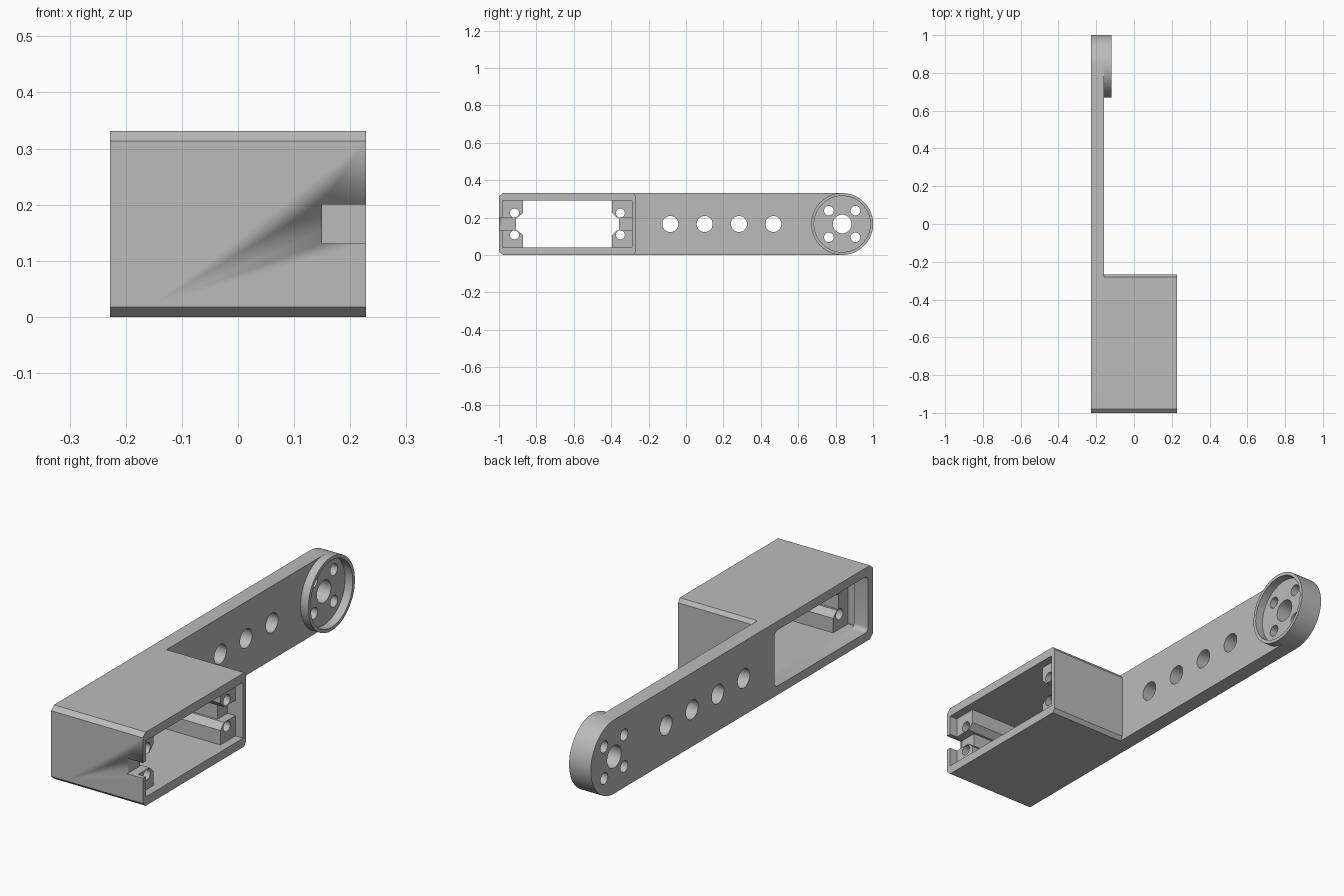
import bpy, bmesh, math

if "Cube" in bpy.data.objects:
    bpy.data.objects.remove(bpy.data.objects["Cube"])

grey = bpy.data.materials.new("plain_grey")
grey.diffuse_color = (0.5, 0.5, 0.5, 1)
grey.use_nodes = True
grey.node_tree.nodes["Principled BSDF"].inputs["Base Color"].default_value = grey.diffuse_color

H = 0.331            # overall height
MID = H / 2
HUB_Y = 0.835        # centre of the round hub
PLATE = (-0.228, -0.158)


def arc(cy, cz, r, a0, a1, n):
    return [(cy + r * math.cos(a0 + (a1 - a0) * i / n),
             cz + r * math.sin(a0 + (a1 - a0) * i / n)) for i in range(n + 1)]


def circle(cy, cz, r, n=40):
    return arc(cy, cz, r, 0, 2 * math.pi, n)[:-1]


def rect(y0, y1, z0, z1):
    return [(y0, z0), (y1, z0), (y1, z1), (y0, z1)]


def round_rect(y0, y1, z0, z1, r):
    q = math.pi / 2
    corners = [(y1 - r, z1 - r), (y0 + r, z1 - r), (y0 + r, z0 + r), (y1 - r, z0 + r)]
    return [p for i, (y, z) in enumerate(corners) for p in arc(y, z, r, i * q, (i + 1) * q, 5)]


def slab(name, x0, x1, outline, holes=()):
    """Fill a y-z outline with holes and extrude it along x."""
    bm = bmesh.new()
    for loop in [outline, *holes]:
        vs = [bm.verts.new((x0, y, z)) for y, z in loop]
        for i, v in enumerate(vs):
            bm.edges.new((v, vs[(i + 1) % len(vs)]))
    bmesh.ops.triangle_fill(bm, edges=bm.edges[:], use_beauty=True, normal=(1, 0, 0))
    ext = bmesh.ops.extrude_face_region(bm, geom=bm.faces[:])["geom"]
    verts = [g for g in ext if isinstance(g, bmesh.types.BMVert)]
    bmesh.ops.translate(bm, verts=verts, vec=(x1 - x0, 0, 0))
    bmesh.ops.recalc_face_normals(bm, faces=bm.faces[:])
    for f in bm.faces:
        f.smooth = True
    me = bpy.data.meshes.new(name)
    bm.to_mesh(me)
    bm.free()
    me.set_sharp_from_angle(angle=math.radians(30))
    me.materials.append(grey)
    ob = bpy.data.objects.new(name, me)
    bpy.context.collection.objects.link(ob)
    return ob


# Long side plate with round end, lightening holes, hub holes and box window
front_edge = [(-0.979, H), (-1, H - 0.018), (-1, 0.018), (-0.979, 0)]
plate_holes = [circle(y, MID, 0.043) for y in (-0.084, 0.1, 0.283, 0.467)]
plate_holes += [circle(HUB_Y, MID, 0.05)]
plate_holes += [circle(HUB_Y + sy * 0.071, MID + sz * 0.071, 0.026, 24)
                for sy in (-1, 1) for sz in (-1, 1)]
plate_holes += [round_rect(-0.965, -0.303, 0.04, H - 0.04, 0.02)]
slab("arm_plate", *PLATE,
     front_edge + arc(HUB_Y, MID, MID, -math.pi / 2, math.pi / 2, 40), plate_holes)

# Raised rim around the hub
slab("hub_rim", PLATE[1], -0.12, circle(HUB_Y, MID, MID, 80), [circle(HUB_Y, MID, 0.15, 80)])

# Box shell, with a cable slot in its front wall
shell = slab("motor_box", PLATE[1], 0.228,
             front_edge + [(-0.281, 0), (-0.268, 0.018), (-0.268, H - 0.018), (-0.281, H)],
             [rect(-0.979, -0.289, 0.04, H - 0.04)])
cutter = slab("slot_cutter", 0.15, 0.3, rect(-1.1, -0.95, 0.131, 0.2))
cutter.hide_render = True
cutter.hide_set(True)
mod = shell.modifiers.new("slot", 'BOOLEAN')
mod.object = cutter
mod.operation = 'DIFFERENCE'
mod.solver = 'EXACT'
bpy.context.view_layer.objects.active = shell
bpy.ops.object.modifier_apply(modifier="slot")
bpy.data.objects.remove(cutter)

# Screw posts in the four corners and the lower webs joining each pair
for end, wall, s in (("front", -0.979, 1), ("rear", -0.289, -1)):
    for level, m in (("lower", 1), ("upper", -1)):
        z = lambda v: v if m == 1 else H - v
        post = [(wall, z(0.04)), (wall + s * 0.107, z(0.04)), (wall + s * 0.107, z(0.105)),
                (wall + s * 0.08, z(0.131)), (wall, z(0.131))]
        slab(f"{end}_{level}_screw_post", -0.12, 0.19, post,
             [circle(wall + s * 0.062, z(0.107), 0.024, 24)])
    slab(f"{end}_post_web", -0.12, 0.15, rect(wall, wall + s * 0.07, 0.131, 0.2))
